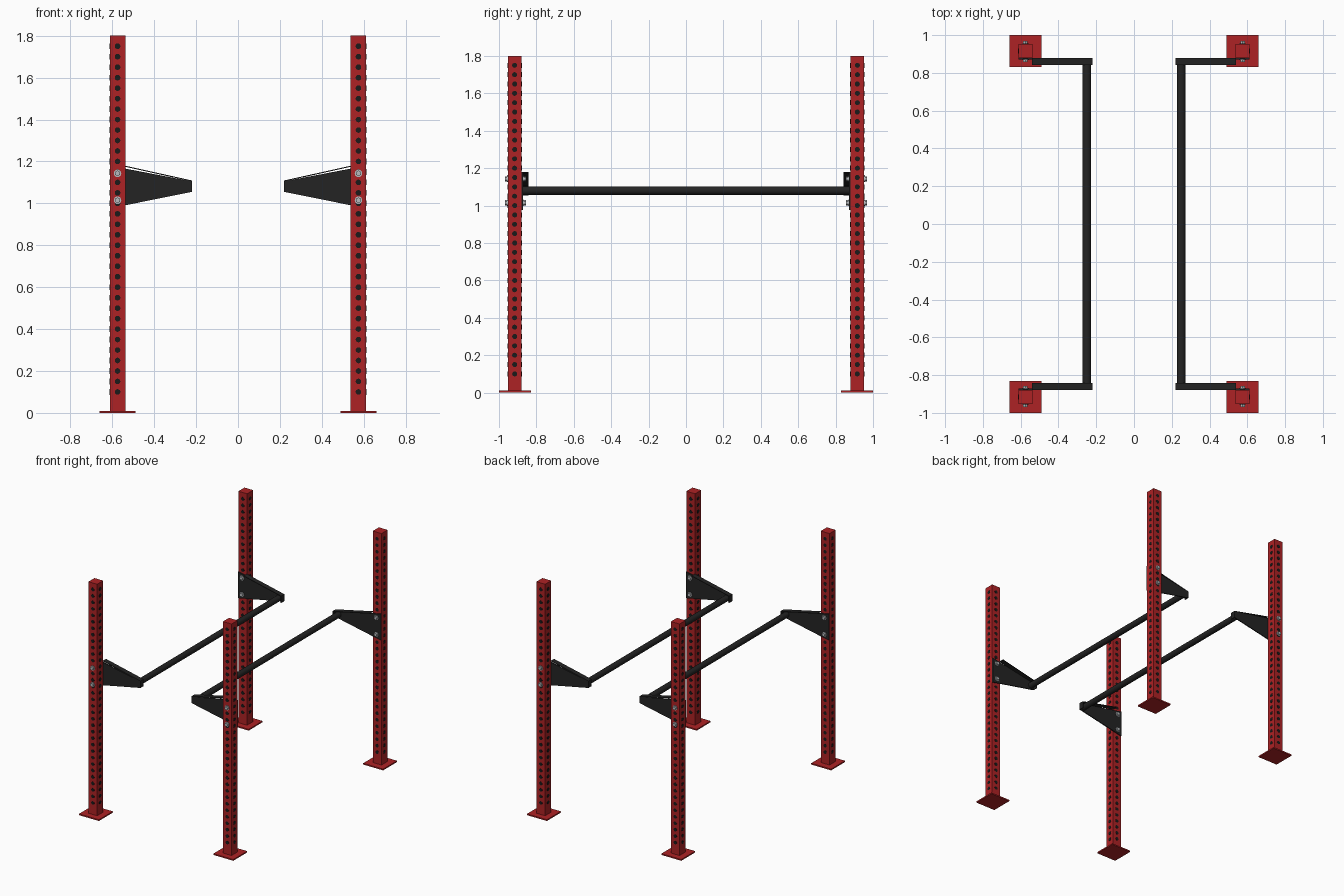
import bpy, bmesh, math
from mathutils import Matrix, Vector

if "Cube" in bpy.data.objects:
    bpy.data.objects.remove(bpy.data.objects["Cube"])


def material(name, rgb):
    m = bpy.data.materials.new(name)
    m.diffuse_color = (*rgb, 1)
    m.use_nodes = True
    m.node_tree.nodes["Principled BSDF"].inputs["Base Color"].default_value = m.diffuse_color
    return m


RED = material("red_paint", (0.42, 0.016, 0.018))
BLACK = material("black_steel", (0.017, 0.017, 0.017))
DARK = material("hole_dark", (0.010, 0.010, 0.010))
ZINC = material("zinc_bolt", (0.48, 0.50, 0.52))

PX, PY = 0.575, 0.916      # post centre
W = 0.074                  # post width
INNER = PY - W / 2         # post face that carries the bracket


def finish(name, bm, mat, smooth=False):
    bmesh.ops.recalc_face_normals(bm, faces=bm.faces)
    me = bpy.data.meshes.new(name)
    bm.to_mesh(me)
    bm.free()
    me.materials.append(mat)
    ob = bpy.data.objects.new(name, me)
    bpy.context.collection.objects.link(ob)
    if smooth:
        bpy.ops.object.select_all(action='DESELECT')
        ob.select_set(True)
        bpy.context.view_layer.objects.active = ob
        bpy.ops.object.shade_smooth_by_angle(angle=math.radians(40))
    return ob


def box(bm, centre, size):
    m = Matrix.Translation(centre) @ Matrix.Diagonal((*size, 1))
    bmesh.ops.create_cube(bm, size=1, matrix=m)


def rod(bm, centre, axis, radius, length, sides):
    rot = Vector(axis).to_track_quat('Z', 'Y').to_matrix().to_4x4()
    bmesh.ops.create_cone(bm, cap_ends=True, segments=sides, radius1=radius,
                          radius2=radius, depth=length,
                          matrix=Matrix.Translation(centre) @ rot)


def prism(bm, profile, y0, y1):
    """Extrude an (x, z) outline between two y positions."""
    f = bm.faces.new([bm.verts.new((x, y0, z)) for x, z in profile])
    out = bmesh.ops.extrude_face_region(bm, geom=[f])
    bmesh.ops.translate(bm, vec=(0, y1 - y0, 0),
                        verts=[v for v in out["geom"] if isinstance(v, bmesh.types.BMVert)])


def corner(sx, sy, tag):
    x, y = sx * PX, sy * PY

    # square upright
    bm = bmesh.new()
    box(bm, (x, y, 0.904), (W, W, 1.792))
    finish("upright_" + tag, bm, RED)

    # foot plate
    bm = bmesh.new()
    box(bm, (x, sy * 0.915, 0.005), (0.17, 0.17, 0.01))
    finish("foot_plate_" + tag, bm, RED)

    # rows of holes on all four faces
    bm = bmesh.new()
    for i in range(34):
        z = 0.1 + 0.05 * i
        for axis in ((1, 0, 0), (0, 1, 0)):
            rod(bm, (x, y, z), axis, 0.0135, W + 0.003, 14)
    finish("upright_holes_" + tag, bm, DARK)

    # tapered bracket plate
    bm = bmesh.new()
    plate = [(0.612, 0.976), (0.612, 1.18), (0.22, 1.105), (0.22, 1.055)]
    prism(bm, [(sx * a, b) for a, b in plate], sy * (INNER - 0.008), sy * INNER)
    finish("bracket_plate_" + tag, bm, BLACK)

    # folded bracket flange along the top and down the tip
    bm = bmesh.new()
    fold = [(0.54, 1.175), (0.54, 1.18), (0.219, 1.109), (0.219, 1.055),
            (0.224, 1.055), (0.224, 1.105)]
    prism(bm, [(sx * a, b) for a, b in fold], sy * 0.841, sy * INNER)
    finish("bracket_flange_" + tag, bm, BLACK)

    # bolts: washer and hex head outside, washer and nut inside
    bm = bmesh.new()
    for z in (1.143, 1.015):
        for face, d in ((PY + W / 2, 1), (INNER - 0.008, -1)):
            rod(bm, (x, sy * (face + d * 0.0015), z), (0, 1, 0), 0.018, 0.004, 20)
            rod(bm, (x, sy * (face + d * 0.008), z), (0, 1, 0), 0.0135, 0.013, 6)
    finish("bolts_" + tag, bm, ZINC)


for sx, side in ((-1, "left"), (1, "right")):
    for sy, end in ((-1, "front"), (1, "back")):
        corner(sx, sy, side + "_" + end)

    # long round rail
    bm = bmesh.new()
    rod(bm, (sx * 0.25, 0, 1.08), (0, 1, 0), 0.0225, 2 * (INNER - 0.006), 24)
    finish("rail_" + side, bm, BLACK, smooth=True)
